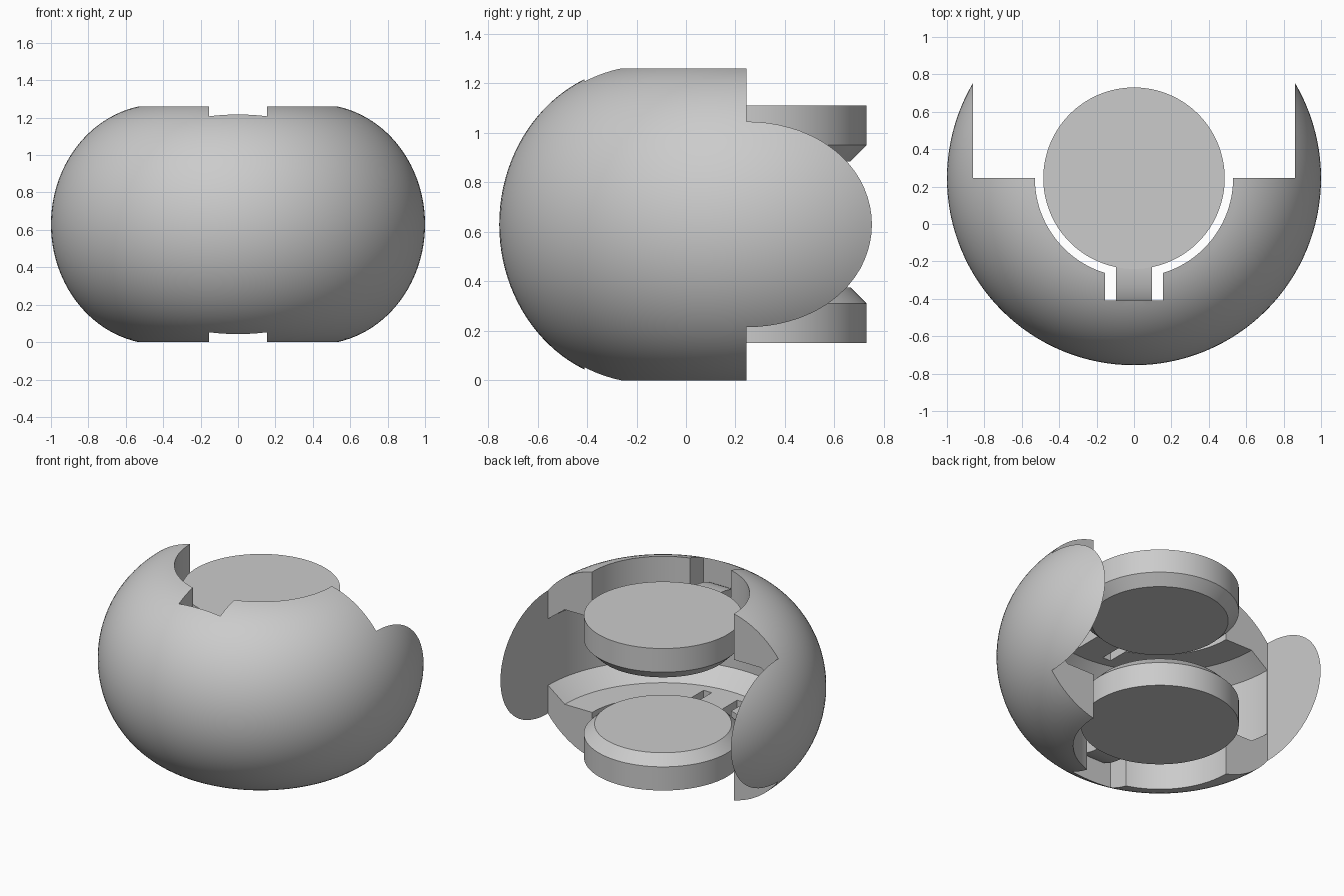
import bpy, bmesh, math
from mathutils import Matrix

cube = bpy.data.objects.get("Cube")
if cube:
    bpy.data.objects.remove(cube, do_unlink=True)

MID, AXIS_Y = 0.63, 0.245          # mid height and revolve axis
BORE, WALL = 0.53, 0.86            # opening radius and cavity radius

grey = bpy.data.materials.new("light grey")
grey.use_nodes = True
grey.diffuse_color = (0.6, 0.6, 0.6, 1)
grey.node_tree.nodes["Principled BSDF"].inputs["Base Color"].default_value = (0.6, 0.6, 0.6, 1)


def make_object(name, bm):
    bmesh.ops.recalc_face_normals(bm, faces=bm.faces)
    mesh = bpy.data.meshes.new(name)
    bm.to_mesh(mesh)
    bm.free()
    mesh.materials.append(grey)
    obj = bpy.data.objects.new(name, mesh)
    bpy.context.collection.objects.link(obj)
    return obj


def lathe(name, profile, steps=128):
    """Revolve a closed (radius, z) profile around the vertical axis."""
    bm = bmesh.new()
    rings = []
    for i in range(steps):
        a = 2 * math.pi * i / steps
        rings.append([bm.verts.new((r * math.cos(a), AXIS_Y + r * math.sin(a), z))
                      for r, z in profile])
    n = len(profile)
    for i in range(steps):
        p, q = rings[i], rings[(i + 1) % steps]
        for j in range(n):
            k = (j + 1) % n
            bm.faces.new((p[j], q[j], q[k], p[k]))
    bmesh.ops.remove_doubles(bm, verts=bm.verts, dist=1e-5)
    return make_object(name, bm)


def box(name, low, high):
    bm = bmesh.new()
    size = [h - l for l, h in zip(low, high)]
    centre = [(h + l) / 2 for l, h in zip(low, high)]
    bmesh.ops.create_cube(bm, size=1, matrix=Matrix.Translation(centre) @ Matrix.Diagonal((*size, 1)))
    return make_object(name, bm)


def activate(obj):
    bpy.ops.object.select_all(action='DESELECT')
    obj.select_set(True)
    bpy.context.view_layer.objects.active = obj


def cut(target, cutter):
    mod = target.modifiers.new("cut", 'BOOLEAN')
    mod.operation = 'DIFFERENCE'
    mod.solver = 'EXACT'
    mod.object = cutter
    activate(target)
    bpy.ops.object.modifier_apply(modifier=mod.name)
    bpy.data.objects.remove(cutter, do_unlink=True)


def smooth(obj):
    activate(obj)
    bpy.ops.object.shade_smooth_by_angle(angle=math.radians(25))


# Hollow shell: elliptical outside, stepped cavity inside
rc, rx, rz = 0.42, 0.58, 0.642
limit = math.acos((BORE - rc) / rx)
profile = []
for i in range(49):
    a = limit * (1 - i / 24)
    profile.append((rc + rx * math.cos(a), MID + rz * math.sin(a)))
inner = [(BORE, -0.32), (0.735, -0.32), (WALL, -0.225),
         (WALL, 0.225), (0.735, 0.32), (BORE, 0.32)]
profile += [(r, MID + h) for r, h in inner]
shell = lathe("shell", profile)

# Open back between the side wings, and the front key slots
cut(shell, box("back_cutter", (-0.862, AXIS_Y, -1), (0.862, 2, 2)))
for name, low, high in (("lower", -0.2, 0.4), ("upper", 0.86, 1.5)):
    cut(shell, box(name + "_slot_cutter", (-0.155, -0.41, low), (0.155, 0.1, high)))
smooth(shell)


def disc_and_arm(name, side):
    """Chamfered pad with the curved arm that joins it to the shell."""
    pad = [(0, 0.48), (0.485, 0.48), (0.485, 0.32), (0.42, 0.255), (0, 0.255)]
    smooth(lathe(name + "_disc", [(r, MID + side * h) for r, h in pad]))
    outline = [(-0.46, 0.32), (-0.12, 0.32), (-0.12, 0.475)]
    for i in range(13):
        a = math.radians(75) * i / 12
        outline.append((-0.2 - 0.27 * math.sin(a), 0.335 + 0.14 * math.cos(a)))
    bm = bmesh.new()
    face = bm.faces.new([bm.verts.new((-0.095, y, MID + side * h)) for y, h in outline])
    ext = bmesh.ops.extrude_face_region(bm, geom=[face])
    moved = [v for v in ext["geom"] if isinstance(v, bmesh.types.BMVert)]
    bmesh.ops.translate(bm, verts=moved, vec=(0.19, 0, 0))
    smooth(make_object(name + "_arm", bm))


disc_and_arm("upper", 1)
disc_and_arm("lower", -1)
